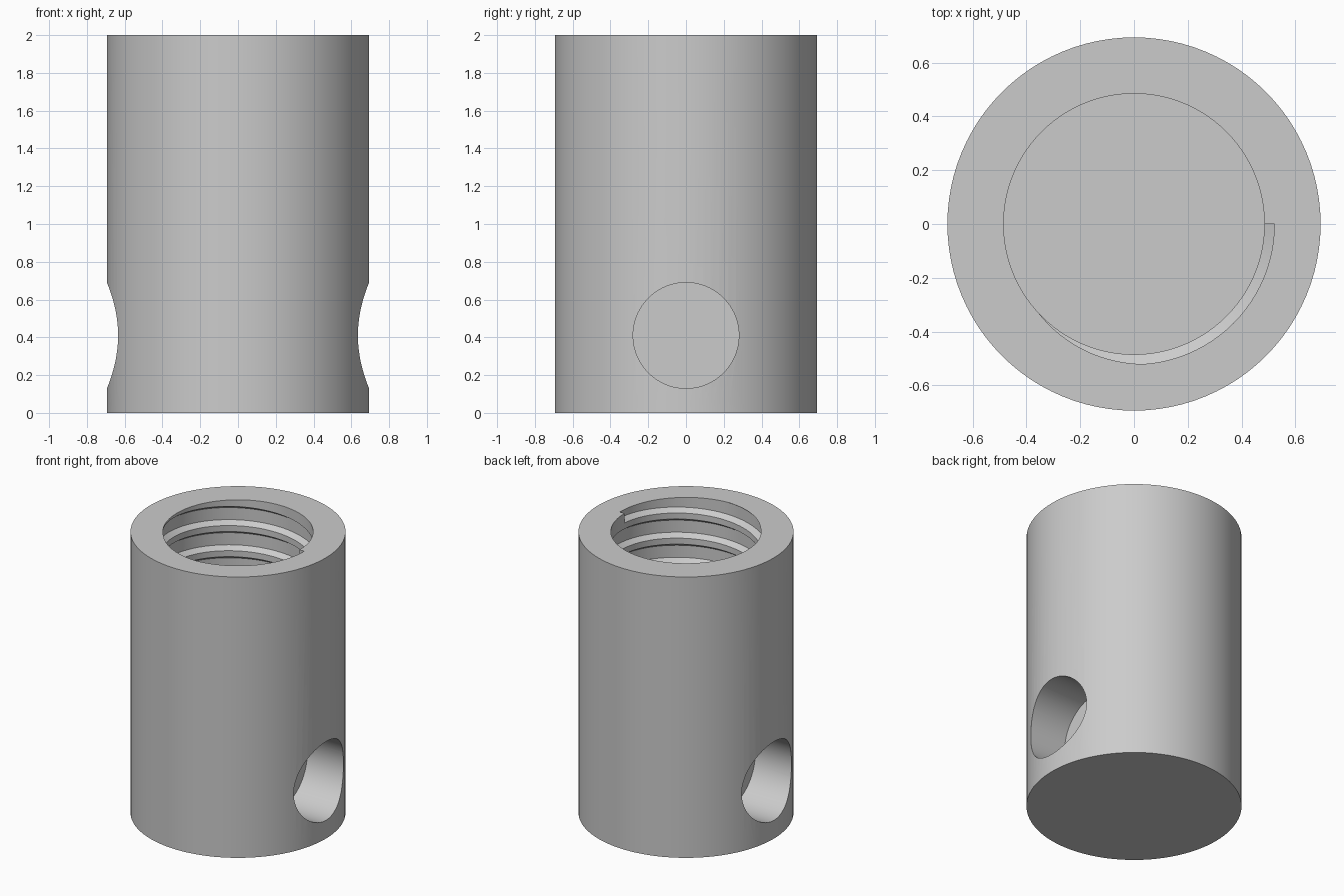
import bpy, bmesh
from math import pi, cos, sin

cube = bpy.data.objects.get("Cube")
if cube:
    bpy.data.objects.remove(cube, do_unlink=True)

# Dimensions
HEIGHT, RADIUS = 2.0, 0.694
BORE_RADIUS, BORE_FLOOR = 0.485, 0.89
ROOT_RADIUS, PITCH, TURNS = 0.522, 0.179, 5.5
SOCKET_RADIUS, SOCKET_Z, SOCKET_END = 0.28, 0.41, 0.35
SEGMENTS = 96

steel = bpy.data.materials.new("grey metal")
steel.use_nodes = True
grey = (0.6, 0.6, 0.6, 1)
steel.diffuse_color = grey
steel.node_tree.nodes["Principled BSDF"].inputs["Base Color"].default_value = grey


def cylinder(name, radius, start, end, axis="Z", offset=0.0):
    """Cylinder between two positions on the z or x axis."""
    middle = (start + end) / 2
    along_x = axis == "X"
    bpy.ops.mesh.primitive_cylinder_add(
        vertices=SEGMENTS, radius=radius, depth=abs(end - start),
        location=(middle, 0, offset) if along_x else (0, 0, middle),
        rotation=(0, pi / 2 if along_x else 0, 0))
    obj = bpy.context.object
    obj.name = name
    obj.data.materials.append(steel)
    return obj


def helical_cutter(name):
    """Trapezoid swept down a right-handed helix from the top face."""
    inner = BORE_RADIUS - 0.01
    profile = [(inner, -0.075), (ROOT_RADIUS, -0.043),
               (ROOT_RADIUS, 0.043), (inner, 0.075)]
    bm = bmesh.new()
    rings = []
    for i in range(int(SEGMENTS * TURNS) + 1):
        turn = i / SEGMENTS
        a = -2 * pi * turn
        rings.append([bm.verts.new((r * cos(a), r * sin(a), HEIGHT - PITCH * turn + z))
                      for r, z in profile])
    for low, high in zip(rings, rings[1:]):
        for j in range(4):
            k = (j + 1) % 4
            bm.faces.new((low[j], low[k], high[k], high[j]))
    bm.faces.new(rings[0])
    bm.faces.new(rings[-1])
    bmesh.ops.recalc_face_normals(bm, faces=bm.faces)
    mesh = bpy.data.meshes.new(name)
    bm.to_mesh(mesh)
    bm.free()
    mesh.materials.append(steel)
    obj = bpy.data.objects.new(name, mesh)
    bpy.context.collection.objects.link(obj)
    return obj


def cut(target, cutter):
    """Subtract the cutter and discard it."""
    cutter.hide_render = True
    mod = target.modifiers.new("cut", "BOOLEAN")
    mod.operation = "DIFFERENCE"
    mod.solver = "EXACT"
    mod.object = cutter
    bpy.ops.object.select_all(action="DESELECT")
    bpy.context.view_layer.objects.active = target
    target.select_set(True)
    bpy.ops.object.modifier_apply(modifier=mod.name)
    bpy.data.objects.remove(cutter, do_unlink=True)


# Solid round body
body = cylinder("threaded_sleeve_body", RADIUS, 0, HEIGHT)

# Blind bore and its internal thread
cut(body, cylinder("bore_cutter", BORE_RADIUS, BORE_FLOOR, HEIGHT + 0.2))
cut(body, helical_cutter("thread_cutter"))

# Flat-ended sockets on both sides
for side in (1, -1):
    cut(body, cylinder("socket_cutter", SOCKET_RADIUS, side * SOCKET_END,
                       side * 0.9, "X", SOCKET_Z))

bpy.ops.object.shade_smooth_by_angle(angle=pi / 6)
